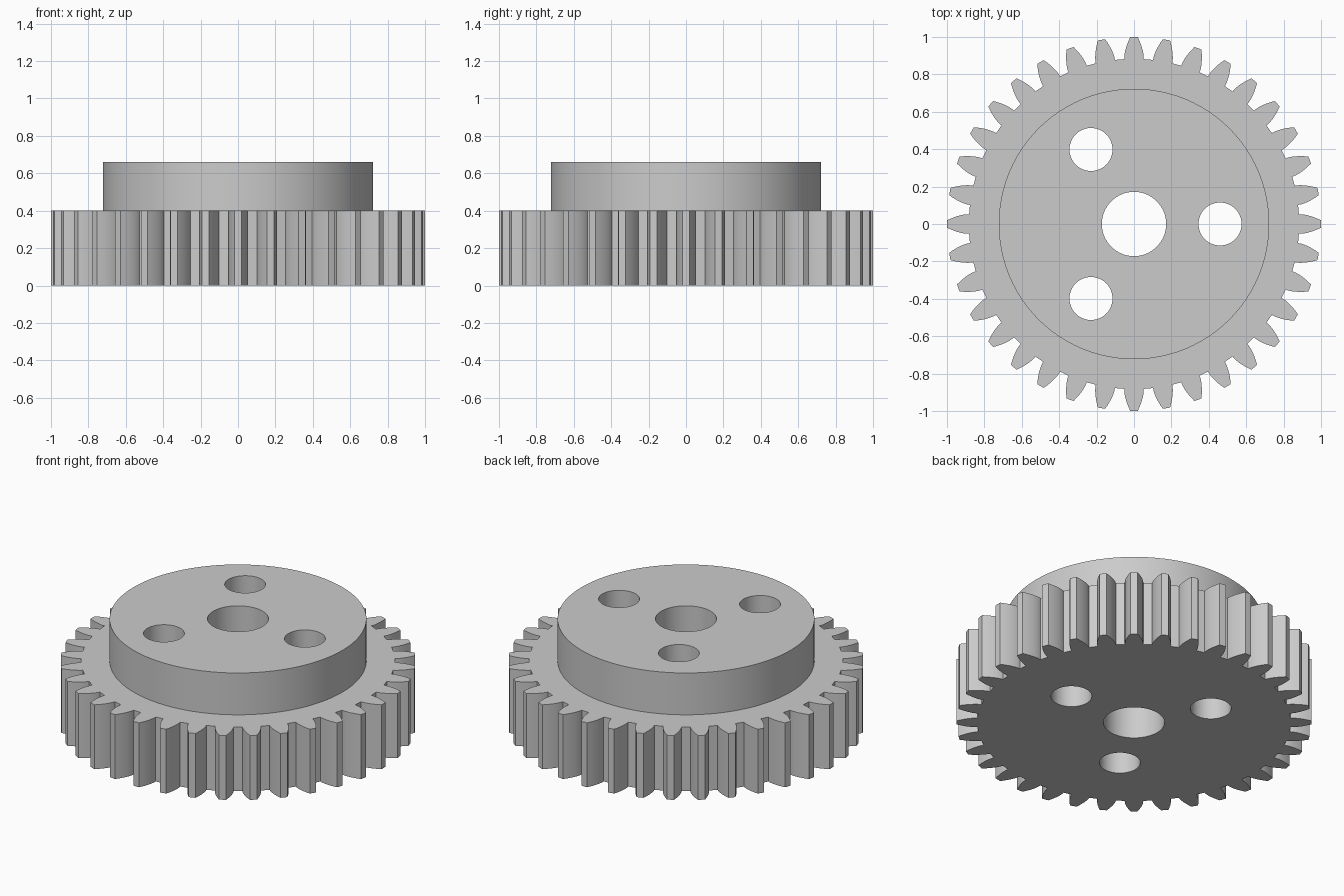
import bpy, bmesh
from math import pi, sin, cos, tan, acos, radians

TEETH = 36
TIP, ROOT = 1.0, 0.883
PITCH = TEETH / (TEETH + 2)
BASE = PITCH * cos(radians(20))
GEAR_TOP, HUB_TOP = 0.4, 0.66

cube = bpy.data.objects.get("Cube")
if cube:
    bpy.data.objects.remove(cube, do_unlink=True)

grey = bpy.data.materials.new("grey metal")
grey.use_nodes = True
colour = (0.6, 0.6, 0.6, 1)
grey.diffuse_color = colour
grey.node_tree.nodes["Principled BSDF"].inputs["Base Color"].default_value = colour


def prism(name, outline, z0, z1):
    """Extrude a flat (x, y) outline from z0 to z1."""
    bm = bmesh.new()
    face = bm.faces.new([bm.verts.new((x, y, z0)) for x, y in outline])
    top = bmesh.ops.extrude_face_region(bm, geom=[face])["geom"]
    verts = [v for v in top if isinstance(v, bmesh.types.BMVert)]
    bmesh.ops.translate(bm, verts=verts, vec=(0, 0, z1 - z0))
    bmesh.ops.recalc_face_normals(bm, faces=bm.faces)
    mesh = bpy.data.meshes.new(name)
    bm.to_mesh(mesh)
    bm.free()
    mesh.materials.append(grey)
    obj = bpy.data.objects.new(name, mesh)
    bpy.context.collection.objects.link(obj)
    return obj


def circle(radius, sides, cx=0, cy=0):
    return [(cx + radius * cos(2 * pi * i / sides),
             cy + radius * sin(2 * pi * i / sides)) for i in range(sides)]


def involute(angle):
    return tan(angle) - angle


def half_angle(r):
    """Half the angular thickness of a tooth at radius r."""
    return pi / (2 * TEETH) + involute(radians(20)) - involute(acos(min(1, BASE / r)))


def gear_outline(steps=6):
    radii = [BASE + (TIP - BASE) * i / steps for i in range(steps + 1)]
    flank = [(ROOT, half_angle(BASE))] + [(r, half_angle(r)) for r in radii]
    tooth = [(r, -a) for r, a in flank] + [(TIP, 0)] + [(r, a) for r, a in reversed(flank)]
    return [(r * cos(a + 2 * pi * t / TEETH), r * sin(a + 2 * pi * t / TEETH))
            for t in range(TEETH) for r, a in tooth]


def combine(target, other, operation):
    mod = target.modifiers.new(operation.lower(), "BOOLEAN")
    mod.object, mod.operation, mod.solver = other, operation, "EXACT"
    bpy.context.view_layer.objects.active = target
    bpy.ops.object.modifier_apply(modifier=mod.name)
    bpy.data.objects.remove(other, do_unlink=True)


# Toothed wheel with the raised hub
gear = prism("spur_gear", gear_outline(), 0, GEAR_TOP)
combine(gear, prism("hub", circle(0.723, 96), GEAR_TOP / 2, HUB_TOP), "UNION")

# Shaft bore and three bolt holes
holes = [circle(0.172, 64)]
holes += [circle(0.115, 48, 0.46 * cos(a), 0.46 * sin(a)) for a in (0, 2 * pi / 3, 4 * pi / 3)]
for outline in holes:
    combine(gear, prism("hole_cutter", outline, -0.1, HUB_TOP + 0.1), "DIFFERENCE")

# Smooth curved walls, crisp edges
bpy.ops.object.select_all(action="DESELECT")
gear.select_set(True)
bpy.context.view_layer.objects.active = gear
bpy.ops.object.shade_smooth_by_angle(angle=radians(25))
